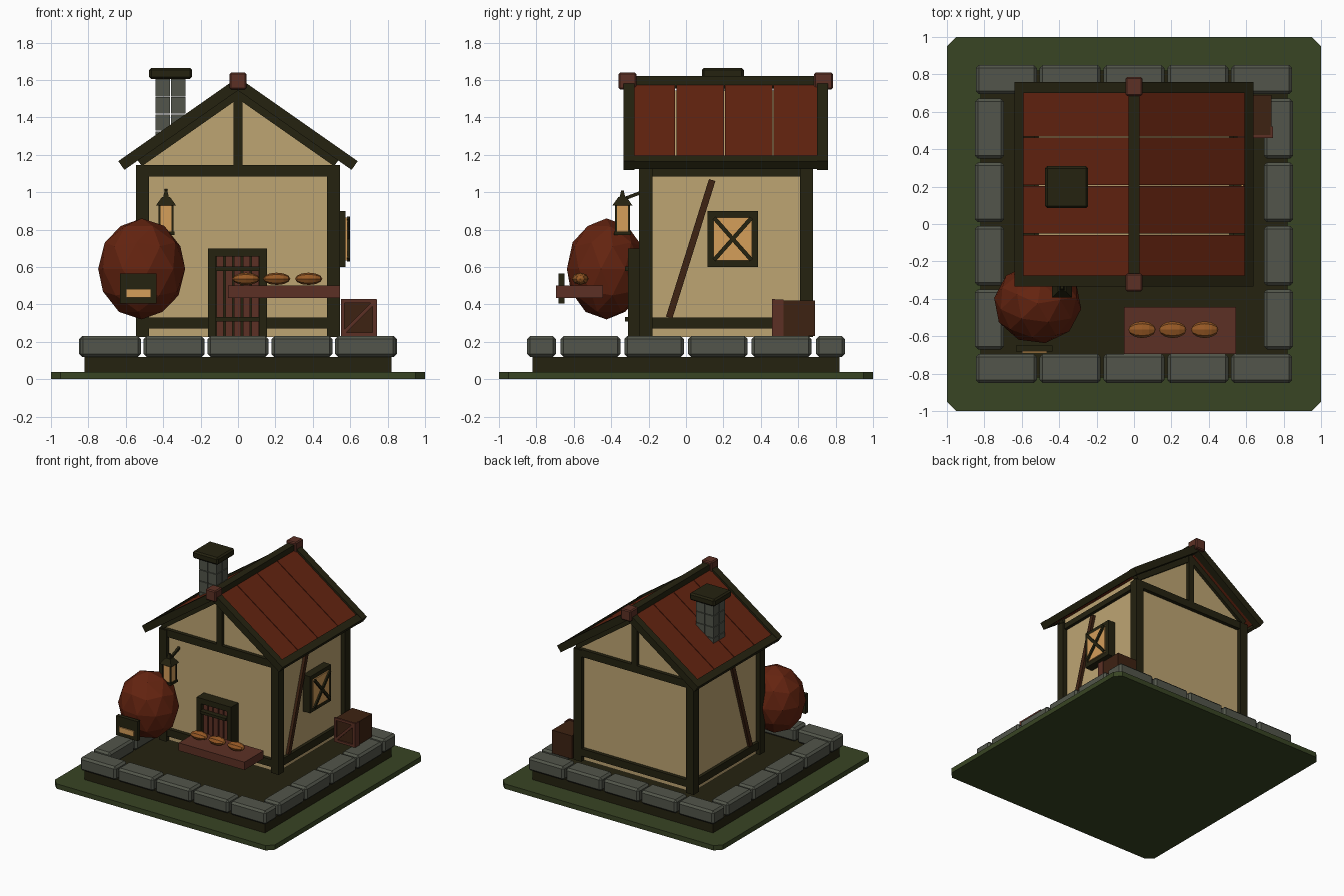
import bpy, bmesh, math
from mathutils import Vector, Matrix

if "Cube" in bpy.data.objects:
    bpy.data.objects.remove(bpy.data.objects["Cube"])


def mat(name, r, g, b):
    m = bpy.data.materials.new(name)
    m.diffuse_color = (r, g, b, 1)
    m.use_nodes = True
    m.node_tree.nodes["Principled BSDF"].inputs["Base Color"].default_value = m.diffuse_color
    return m


PLASTER = mat("plaster", .515, .376, .171)
TIMBER = mat("dark_timber", .018, .016, .005)
RED = mat("red_roof", .127, .017, .005)
STONE = mat("grey_stone", .084, .091, .069)
GRASS = mat("grass", .04, .058, .017)
BROWN = mat("red_brown_wood", .107, .030, .018)
DARKWOOD = mat("dark_brown_wood", .048, .016, .006)
GLOW = mat("warm_light", .66, .342, .102)
CRUST = mat("bread_crust", .305, .098, .018)


def finish(name, bm, material, bevel=0):
    bmesh.ops.recalc_face_normals(bm, faces=bm.faces)
    me = bpy.data.meshes.new(name)
    bm.to_mesh(me)
    bm.free()
    me.materials.append(material)
    ob = bpy.data.objects.new(name, me)
    bpy.context.collection.objects.link(ob)
    if bevel:
        mod = ob.modifiers.new("bevel", 'BEVEL')
        mod.width, mod.segments = bevel, 1
    return ob


def boxes(name, material, items, bevel=0):
    """One object from boxes given as x0, x1, y0, y1, z0, z1."""
    bm = bmesh.new()
    for x0, x1, y0, y1, z0, z1 in items:
        m = Matrix.Translation(((x0 + x1) / 2, (y0 + y1) / 2, (z0 + z1) / 2))
        m = m @ Matrix.Diagonal((x1 - x0, y1 - y0, z1 - z0, 1))
        bmesh.ops.create_cube(bm, size=1, matrix=m)
    return finish(name, bm, material, bevel)


def bar(name, material, p, q, normal, width, depth):
    """Straight bar from p to q lying flat against the given normal."""
    p, q, n = Vector(p), Vector(q), Vector(normal)
    d = (q - p).normalized()
    rot = Matrix((n, d.cross(n), d)).transposed().to_4x4()
    m = Matrix.Translation((p + q) / 2) @ rot @ Matrix.Diagonal((depth, width, (q - p).length, 1))
    bm = bmesh.new()
    bmesh.ops.create_cube(bm, size=1, matrix=m)
    return finish(name, bm, material)


def prisms(name, material, polys):
    """Profiles in x and z, each extruded from y0 to y1."""
    bm = bmesh.new()
    for pts, y0, y1 in polys:
        f = bm.faces.new([bm.verts.new((x, y0, z)) for x, z in pts])
        ext = bmesh.ops.extrude_face_region(bm, geom=[f])
        bmesh.ops.translate(bm, vec=(0, y1 - y0, 0),
                            verts=[v for v in ext['geom'] if isinstance(v, bmesh.types.BMVert)])
    return finish(name, bm, material)


def slope(x0, x1, off, t, spans):
    """Sloping roof strips on both sides, below the outer roof line."""
    out = []
    for s in (1, -1):
        a, b = 1.614 - .7 * x0 - off, 1.614 - .7 * x1 - off
        pts = [(s * x0, a), (s * x1, b), (s * (x1 - t * .573), b - t * .819), (s * x0, a - t / .819)]
        out += [(pts, y0, y1) for y0, y1 in spans]
    return out


# Grass plate with cut corners and the earth base
bm = bmesh.new()
c = .95
ring = [(c, -1), (1, -c), (1, c), (c, 1), (-c, 1), (-1, c), (-1, -c), (-c, -1)]
face = bm.faces.new([bm.verts.new((x, y, 0)) for x, y in ring])
ext = bmesh.ops.extrude_face_region(bm, geom=[face])
bmesh.ops.translate(bm, vec=(0, 0, .04), verts=[v for v in ext['geom'] if isinstance(v, bmesh.types.BMVert)])
finish("grass_plate", bm, GRASS)
boxes("earth_base", TIMBER, [(-.82, .82, -.82, .82, .04, .12)])

# Ring of border stones
stones = []
for s in (-1, 1):
    y0, y1 = sorted((s * .695, s * .85))
    for i in range(-2, 3):
        stones.append((i * .341 - .163, i * .341 + .163, y0, y1, .12, .23))
    for yc in (-.51, -.17, .17, .51):
        stones.append((y0, y1, yc - .16, yc + .16, .12, .23))
boxes("border_stones", STONE, stones, .016)

# House body
prisms("plaster_walls", PLASTER,
       [([(-.51, .225), (.51, .225), (.51, 1.19), (0, 1.545), (-.51, 1.19)], -.215, .645)])

# Timber frame
frame = []
for s in (-1, 1):
    x0, x1 = sorted((s * .476, s * .545))
    for y0, y1 in ((-.25, -.18), (.61, .68)):
        frame.append((x0, x1, y0, y1, .225, 1.14))
    x0, x1 = sorted((s * .49, s * .535))
    for z0, z1 in ((.27, .33), (1.085, 1.13)):
        frame.append((x0, x1, -.2, .63, z0, z1))
for y0, y1 in ((-.245, -.2), (.63, .675)):
    frame += [(-.5, .5, y0, y1, .27, .33), (-.545, .545, y0, y1, 1.085, 1.145),
              (-.025, .025, y0, y1, 1.14, 1.53)]
boxes("timber_frame", TIMBER, frame)
for s, side in ((1, "right"), (-1, "left")):
    bar(side + "_wall_brace", DARKWOOD, (s * .517, -.09, .33), (s * .517, .14, 1.065), (1, 0, 0), .036, .03)
prisms("gable_trim", TIMBER, slope(0, .54, .06, .045, [(-.24, -.2), (.63, .67)]))

# Roof
prisms("roof_panels", RED, slope(.02, .60, .02, .033,
       [(-.28, -.058), (-.052, .202), (.208, .462), (.468, .71)]))
prisms("barge_boards", TIMBER, slope(0, .64, 0, .057, [(-.335, -.275), (.70, .76)]))
prisms("eave_beams", TIMBER, slope(.592, .638, .003, .05, [(-.32, .74)]))
boxes("ridge_beam", TIMBER, [(-.03, .03, -.33, .75, 1.555, 1.62)])
boxes("ridge_end_blocks", BROWN, [(-.045, .045, -.36, -.265, 1.55, 1.64),
                                  (-.045, .045, .685, .785, 1.55, 1.64)], .008)

# Chimney of stacked blocks with a cap
bricks = []
for z0, z1 in ((1.24, 1.325), (1.33, 1.415), (1.42, 1.508), (1.513, 1.605)):
    for x0, x1 in ((-.44, -.363), (-.358, -.28)):
        for y0, y1 in ((.12, .193), (.198, .272)):
            bricks.append((x0, x1, y0, y1, z0, z1))
boxes("chimney_blocks", STONE, bricks)
boxes("chimney_cap", TIMBER, [(-.475, -.245, .085, .31, 1.605, 1.665)], .012)

# Door
boxes("door_frame", TIMBER, [(-.16, -.12, -.31, -.21, .225, .70), (.115, .155, -.31, -.21, .225, .70),
                             (-.16, .155, -.31, -.21, .655, .70), (-.12, .115, -.25, -.21, .225, .66)])
boxes("door_planks", BROWN, [(-.115 + i * .047, -.077 + i * .047, -.285, -.24, .23, .655) for i in range(5)])
boxes("door_bands", TIMBER, [(-.12, .115, -.325, -.28, z, z + .022) for z in (.31, .58)])

# Window on the right wall
boxes("window_frame", TIMBER, [(.5, .575, .115, .148, .60, .90), (.5, .575, .352, .385, .60, .90),
                               (.5, .575, .148, .352, .60, .635), (.5, .575, .148, .352, .865, .90)])
boxes("window_pane", GLOW, [(.5, .585, .147, .353, .634, .866)])
bar("window_cross_a", TIMBER, (.59, .15, .637), (.59, .35, .863), (1, 0, 0), .022, .016)
bar("window_cross_b", TIMBER, (.59, .35, .637), (.59, .15, .863), (1, 0, 0), .022, .014)

# Counter with loaves
boxes("counter", BROWN, [(-.053, .545, -.695, -.445, .435, .50)])
for i, x in enumerate((.043, .207, .378)):
    bm = bmesh.new()
    m = Matrix.Translation((x, -.565, .537)) @ Matrix.Diagonal((.073, .045, .033, 1)) \
        @ Matrix.Rotation(math.pi / 2, 4, 'Y')
    bmesh.ops.create_uvsphere(bm, u_segments=8, v_segments=6, radius=1, matrix=m)
    finish("loaf_%d" % (i + 1), bm, CRUST)

# Big faceted red ball with a small sign
bm = bmesh.new()
m = Matrix.Translation((-.515, -.425, .59)) @ Matrix.Diagonal((.235, .215, .27, 1)) \
    @ Matrix.Rotation(math.radians(10), 4, 'Z')
bmesh.ops.create_icosphere(bm, subdivisions=2, radius=1, matrix=m)
finish("red_ball", bm, RED)
boxes("sign_board", TIMBER, [(-.63, -.435, -.682, -.65, .405, .565)])
boxes("sign_plate", GLOW, [(-.60, -.465, -.691, -.682, .437, .482)])

# Lantern on a wall bracket
lx, ly = -.385, -.34
boxes("lantern_glass", GLOW, [(lx - .034, lx + .034, ly - .034, ly + .034, .79, .935)])
cage = [(lx - .045, lx + .045, ly - .045, ly + .045, .772, .79)]
cage += [(lx + i * .035 - .005, lx + i * .035 + .005, ly + j * .035 - .005, ly + j * .035 + .005, .785, .935)
         for i in (-1, 1) for j in (-1, 1)]
boxes("lantern_cage", TIMBER, cage)
bm = bmesh.new()
for r1, r2, z0, z1 in ((.075, .03, .93, .975), (.022, .01, .97, 1.01)):
    m = Matrix.Translation((lx, ly, (z0 + z1) / 2)) @ Matrix.Rotation(math.pi / 4, 4, 'Z')
    bmesh.ops.create_cone(bm, cap_ends=True, segments=4, radius1=r1, radius2=r2, depth=z1 - z0, matrix=m)
finish("lantern_cap", bm, TIMBER)
bar("lantern_bracket", TIMBER, (lx, -.33, .965), (lx, -.21, 1.01), (1, 0, 0), .018, .018)

# Crate at the right wall
boxes("crate", DARKWOOD, [(.555, .735, .47, .69, .23, .42)])
boxes("crate_boards", BROWN, [(.55, .74, .46, .475, .23, .25), (.55, .74, .46, .475, .408, .428),
                              (.55, .57, .46, .475, .25, .408), (.72, .74, .46, .475, .25, .408),
                              (.73, .742, .46, .52, .23, .425)])
bar("crate_brace", BROWN, (.565, .466, .25), (.725, .466, .41), (0, 1, 0), .02, .012)
